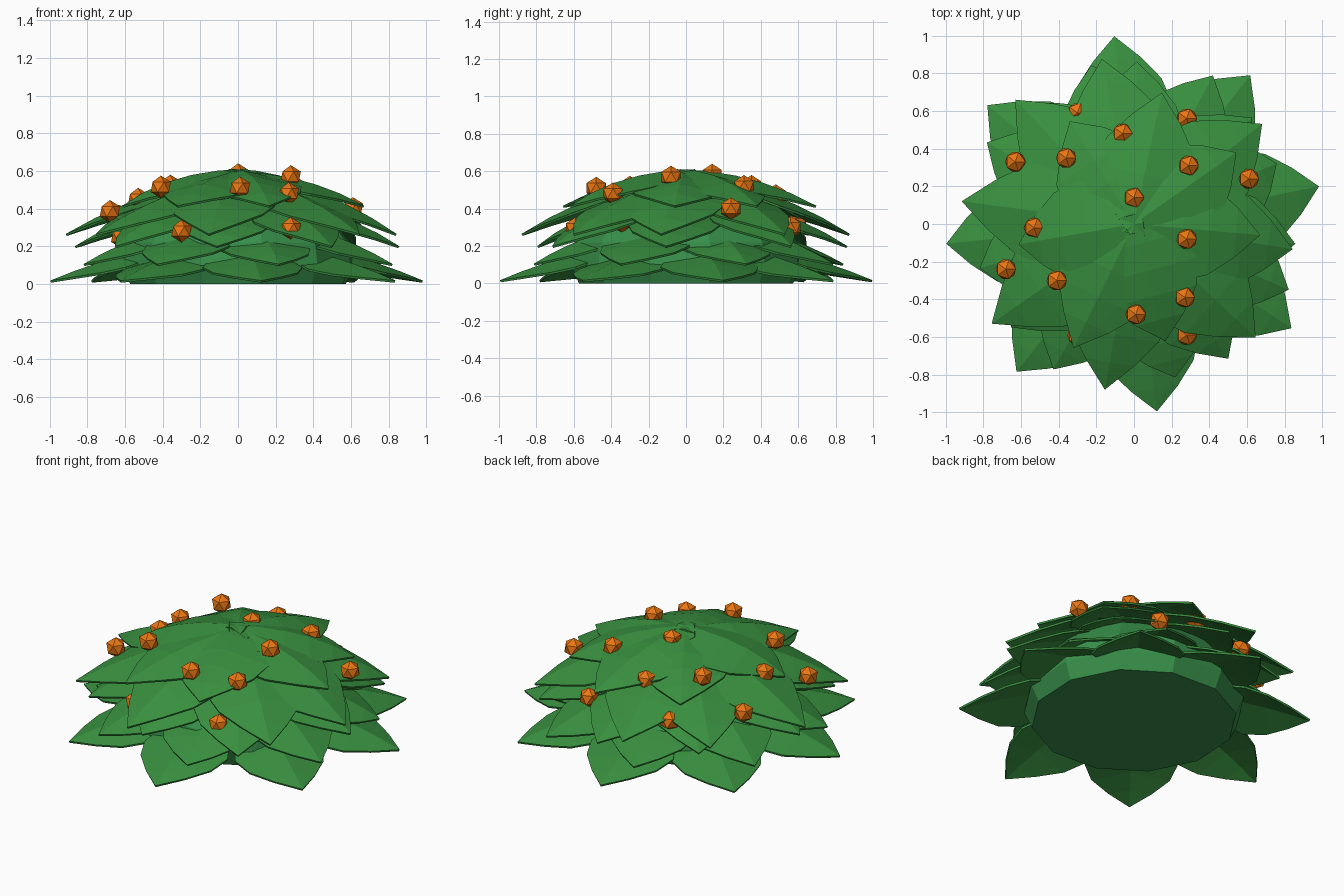
import bpy, bmesh, math
from mathutils import Matrix, Vector

if "Cube" in bpy.data.objects:
    bpy.data.objects.remove(bpy.data.objects["Cube"])


def material(name, rgb):
    m = bpy.data.materials.new(name)
    m.diffuse_color = (*rgb, 1)
    m.use_nodes = True
    m.node_tree.nodes["Principled BSDF"].inputs["Base Color"].default_value = m.diffuse_color
    return m


GREEN = material("leaf_green", (0.04, 0.275, 0.05))
DARK = material("core_green", (0.04, 0.28, 0.07))
ORANGE = material("berry_orange", (0.82, 0.18, 0.006))


def finish(bm, name, mat):
    bmesh.ops.recalc_face_normals(bm, faces=bm.faces[:])
    me = bpy.data.meshes.new(name)
    bm.to_mesh(me)
    bm.free()
    me.materials.append(mat)
    ob = bpy.data.objects.new(name, me)
    bpy.context.collection.objects.link(ob)
    return ob


# Core: faceted dome with a flat underside
bm = bmesh.new()
rings = []
for r, z in [(0.585, 0), (0.63, 0.1), (0.61, 0.22), (0.5, 0.36), (0.3, 0.47)]:
    rings.append([bm.verts.new((r * math.cos((i + 0.4) * math.tau / 12),
                                r * math.sin((i + 0.4) * math.tau / 12), z)) for i in range(12)])
for a, b in zip(rings, rings[1:]):
    for i in range(12):
        j = (i + 1) % 12
        bm.faces.new((a[i], a[j], b[j], b[i]))
bm.faces.new(rings[0])
bm.faces.new(rings[-1])
finish(bm, "bush_core", DARK)

# Leaves: pointed blades that follow an arched profile, base to tip
WIDTHS = [0.10, 0.21, 0.265, 0.225, 0.125, 0]
ACROSS = [-1, -0.5, 0, 0.5, 1]


def arch(p0, p1, p2, t):
    return p0 * (1 - t) ** 2 + p1 * 2 * t * (1 - t) + p2 * t * t


def leaf(bm, angle, base, mid, tip, scale):
    rot = Matrix.Rotation(math.radians(angle), 3, 'Z')
    rows = []
    for k, w in enumerate(WIDTHS):
        p = arch(Vector(base), Vector(mid), Vector(tip), k / 5)
        row = []
        for s in (ACROSS if w else [0]):
            y = s * w * scale
            row.append(bm.verts.new(rot @ Vector((p.x, y, max(0.004, p.y - 0.22 * abs(y))))))
        rows.append(row)
    for a, b in zip(rows, rows[1:]):
        for i in range(4):
            if len(b) > 1:
                bm.faces.new((a[i], a[i + 1], b[i + 1], b[i]))
            else:
                bm.faces.new((a[i], a[i + 1], b[0]))


# name, base (r, z), arch control, tip height, width scale, [(angle, tip radius)]
TIERS = [
    ("leaves_bottom", (0.36, 0.20), (0.70, 0.14), 0.012, 1.0,
     [(96, 1.0), (52, 1.0), (11.5, 1.0), (-33.5, 1.0),
      (-83, 1.0), (231.5, 1.0), (186, 1.0), (141, 1.0)]),
    ("leaves_lower", (0.30, 0.32), (0.62, 0.25), 0.10, 0.95,
     [(-23, 0.89), (23, 0.82), (62, 0.89), (105, 0.87),
      (151, 0.89), (196, 0.85), (241, 0.88), (285, 0.84)]),
    ("leaves_middle", (0.24, 0.45), (0.58, 0.39), 0.195, 0.95,
     [(305, 0.87), (353, 0.86), (42, 0.84), (89, 0.86),
      (130, 0.84), (173, 0.87), (220, 0.85), (262, 0.80)]),
    ("leaves_upper", (0.15, 0.55), (0.52, 0.49), 0.26, 1.05,
     [(172.5, 0.92), (215, 0.92), (260, 0.89), (317, 0.88),
      (351, 0.85), (38, 0.86), (101, 0.89), (133.7, 0.91)]),
    ("leaves_top", (-0.05, 0.605), (0.36, 0.60), 0.41, 1.05,
     [(35, 0.66), (355, 0.67), (78, 0.71), (122, 0.64), (190, 0.62), (244, 0.73), (285, 0.64)]),
]
for name, base, mid, tip_z, scale, spots in TIERS:
    bm = bmesh.new()
    for i, (ang, r) in enumerate(spots):
        # slight height steps so neighbouring leaves overlap like shingles
        lift = 0.012 * (i % 2)
        leaf(bm, ang, (base[0], base[1] - lift), (mid[0], mid[1] - lift), (r, tip_z), scale)
    ob = finish(bm, name, GREEN)
    mod = ob.modifiers.new("thickness", 'SOLIDIFY')
    mod.thickness = 0.012
    mod.offset = 0

# Berries: twenty-sided beads sitting on the leaves
BERRIES = [
    (0, .14, .58), (.28, -.08, .57), (.29, .31, .52), (-.36, .35, .52), (-.41, -.30, .515),
    (.01, -.48, .51), (.27, -.39, .48), (.61, .24, .40), (-.68, -.24, .385), (-.53, -.02, .45),
    (-.63, .33, .36), (-.06, .48, .47), (-.30, .59, .32), (-.30, -.59, .28), (.28, -.59, .295),
    (.42, -.34, .33), (-.62, -.10, .25), (.28, .56, .30),
]
bm = bmesh.new()
for p in BERRIES:
    bmesh.ops.create_icosphere(bm, subdivisions=1, radius=0.06, matrix=Matrix.Translation(p))
finish(bm, "berries", ORANGE)
